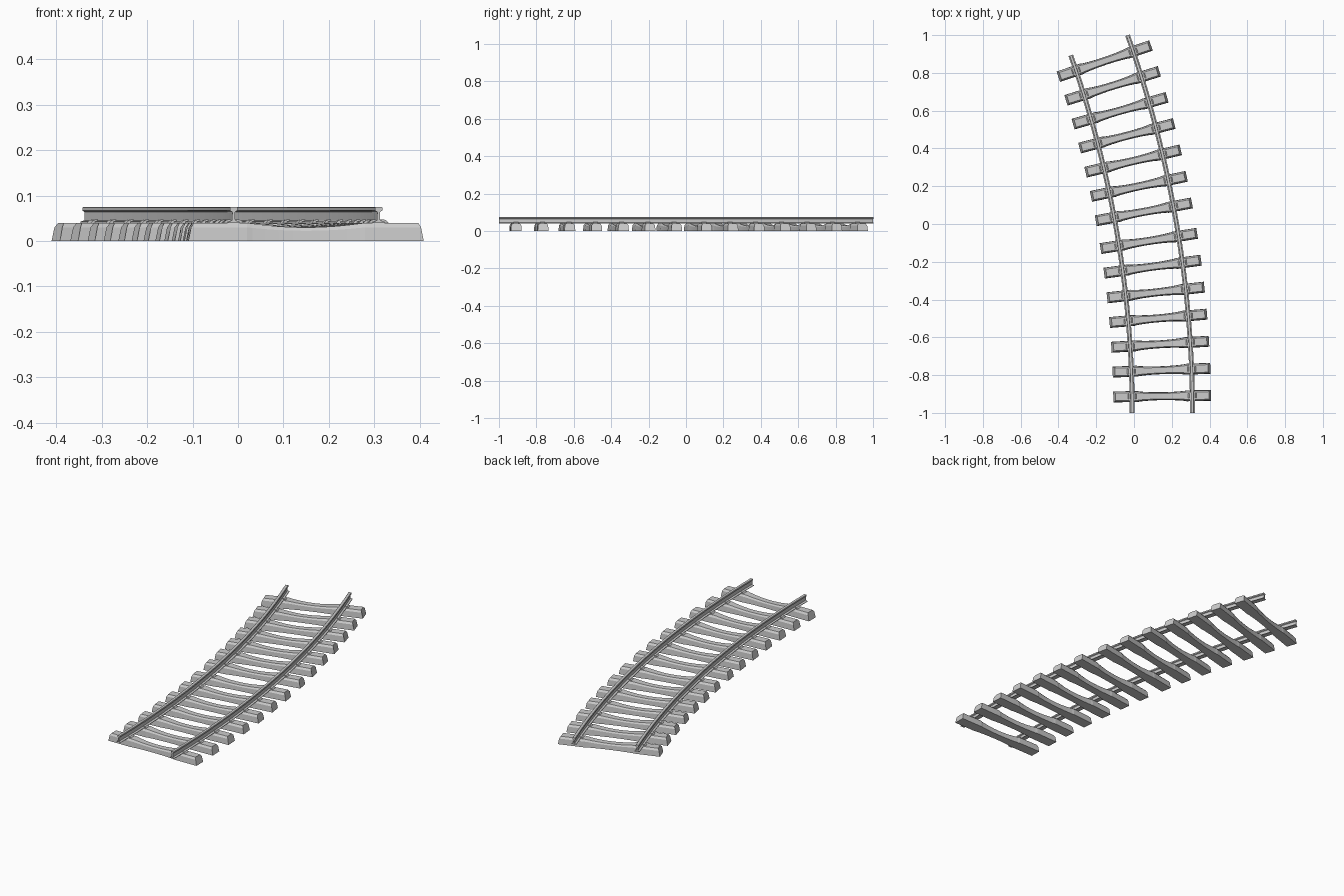
import bpy, bmesh
from math import sin, cos, radians, pi
from mathutils import Matrix

if "Cube" in bpy.data.objects:
    bpy.data.objects.remove(bpy.data.objects["Cube"])

R = 5.83                 # centreline radius of the curve
SWEEP = 19.5             # degrees of arc
CX, CY = 0.15 - R, -1.0  # centre of the curve
HALF_GAUGE = 0.1595


def finish(name, bm, mats=None):
    bmesh.ops.recalc_face_normals(bm, faces=bm.faces)
    me = bpy.data.meshes.new(name)
    bm.to_mesh(me)
    bm.free()
    ob = bpy.data.objects.new(name, me)
    bpy.context.collection.objects.link(ob)
    return ob


def loft(bm, rings):
    """Skin a list of closed point rings and cap both ends."""
    vs = [[bm.verts.new(p) for p in ring] for ring in rings]
    n = len(vs[0])
    for a, b in zip(vs, vs[1:]):
        for i in range(n):
            j = (i + 1) % n
            bm.faces.new((a[i], a[j], b[j], b[i]))
    bm.faces.new(vs[0])
    bm.faces.new(vs[-1])


# Rails: flat-bottomed rail profile swept along the arc
half = [(0.0130, 0.0400), (0.0130, 0.0425), (0.0035, 0.0455), (0.0030, 0.0640),
        (0.0080, 0.0670), (0.0080, 0.0735), (0.0065, 0.0750)]
profile = half + [(-x, z) for x, z in reversed(half)]
for name, side in (("left_rail", -1), ("right_rail", 1)):
    bm = bmesh.new()
    rings = []
    for i in range(29):
        a = radians(SWEEP * i / 28)
        rings.append([(CX + (R + side * HALF_GAUGE + x) * cos(a),
                       CY + (R + side * HALF_GAUGE + x) * sin(a), z) for x, z in profile])
    loft(bm, rings)
    finish(name, bm)


# Sleeper: chamfered bar with a waisted, dipped middle
def section(x, w, h, end=0.0):
    s = 1 if x > 0 else -1
    xt, xm = x - s * end, x - s * end * 0.5
    pts = [(x, w, 0), (xm, w * 0.93, h * 0.75), (xt, w * 0.68, h)]
    return pts + [(px, -pw, pz) for px, pw, pz in reversed(pts)]


def sleeper_mesh():
    bm = bmesh.new()
    right = [(0.03, 0.0212, 0.0305), (0.06, 0.0222, 0.0322), (0.09, 0.024, 0.035),
             (0.118, 0.0265, 0.0385), (0.130, 0.029, 0.040), (0.195, 0.029, 0.040)]
    rings = [section(-0.259, 0.029, 0.040, 0.012)]
    rings += [section(-x, w, h) for x, w, h in reversed(right)]
    rings += [section(0.0001, 0.021, 0.030)]
    rings += [section(x, w, h) for x, w, h in right]
    rings += [section(0.259, 0.029, 0.040, 0.012)]
    loft(bm, rings)
    # Rail clips on both sides of each rail
    for rail in (-HALF_GAUGE, HALF_GAUGE):
        for s in (-1, 1):
            x0, x1, x2 = rail + s * 0.007, rail + s * 0.016, rail + s * 0.024
            loft(bm, [[(x0, y, 0.036), (x0, y, 0.0475), (x1, y, 0.0465), (x2, y, 0.0385),
                       (x2, y, 0.036)] for y in (-0.013, 0.013)])
    return bm


# Two groups of seven sleepers, mirrored about the middle of the arc
angles = [0.87 + 1.352 * i for i in range(7)]
angles += [SWEEP - a for a in reversed(angles)]
for k, deg in enumerate(angles):
    a = radians(deg)
    bm = sleeper_mesh()
    bm.transform(Matrix.Translation((CX + R * cos(a), CY + R * sin(a), 0))
                 @ Matrix.Rotation(a, 4, 'Z'))
    finish(f"sleeper_{k + 1}", bm)
